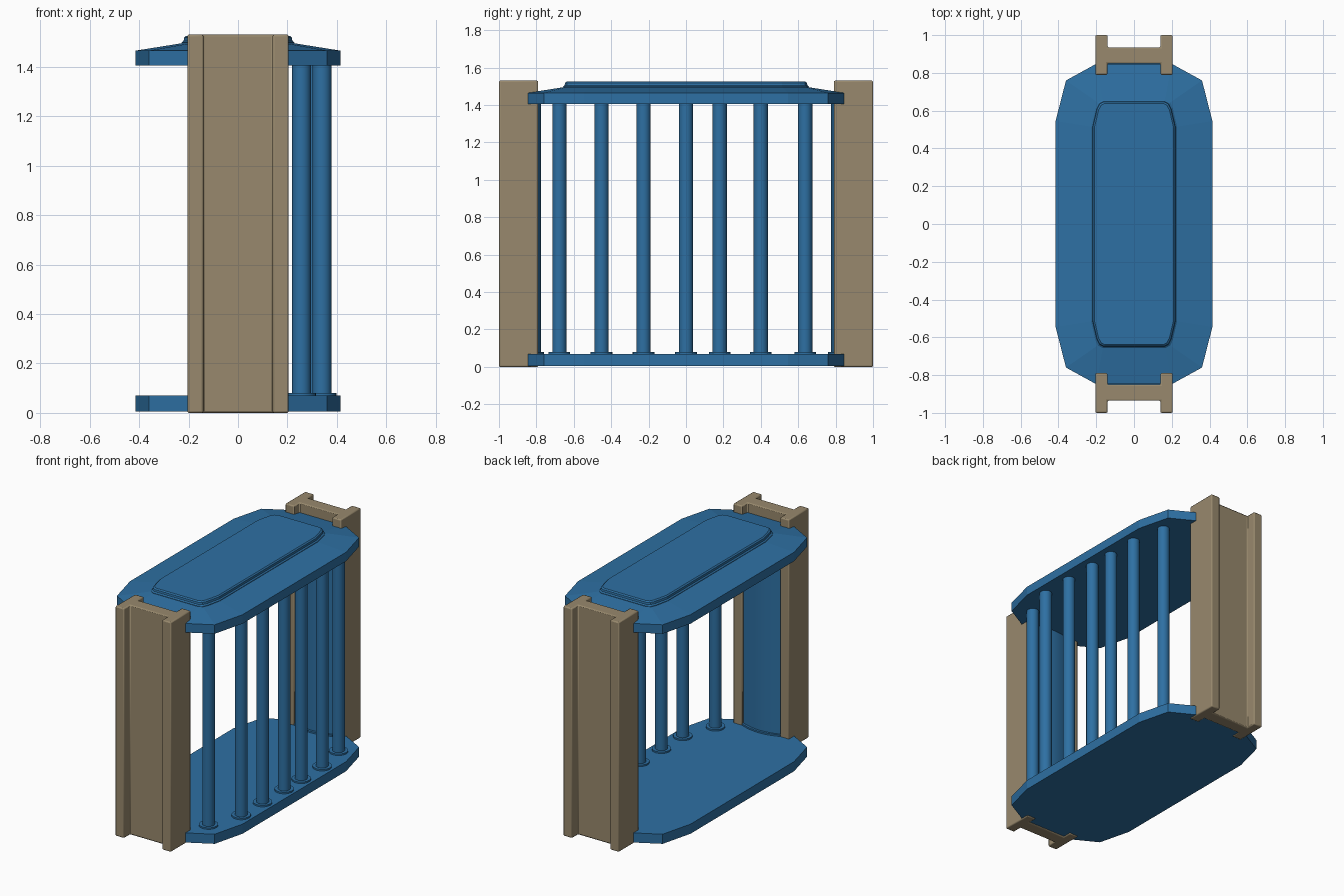
import bpy, bmesh, math

if "Cube" in bpy.data.objects:
    bpy.data.objects.remove(bpy.data.objects["Cube"])

def material(name, rgb):
    m = bpy.data.materials.new(name)
    m.diffuse_color = (*rgb, 1)
    m.use_nodes = True
    m.node_tree.nodes["Principled BSDF"].inputs["Base Color"].default_value = m.diffuse_color
    return m

BLUE = material("blue paint", (0.027, 0.162, 0.366))
TAN = material("tan steel", (0.314, 0.25, 0.153))

def loft(name, rings, mat):
    """Closed solid through a stack of (outline, z) rings."""
    bm = bmesh.new()
    loops = [[bm.verts.new((x, y, z)) for x, y in pts] for pts, z in rings]
    n = len(loops[0])
    for a, b in zip(loops, loops[1:]):
        for i in range(n):
            j = (i + 1) % n
            bm.faces.new((a[i], a[j], b[j], b[i]))
    bm.faces.new(loops[0][::-1])
    bm.faces.new(loops[-1])
    bmesh.ops.recalc_face_normals(bm, faces=bm.faces)
    me = bpy.data.meshes.new(name)
    bm.to_mesh(me)
    bm.free()
    me.materials.append(mat)
    ob = bpy.data.objects.new(name, me)
    bpy.context.collection.objects.link(ob)
    return ob

def smooth(ob):
    bpy.ops.object.select_all(action='DESELECT')
    ob.select_set(True)
    bpy.context.view_layer.objects.active = ob
    bpy.ops.object.shade_smooth_by_angle(angle=math.radians(35))

def four_way(quarter):
    """Mirror a quarter outline (from the side to the end) into a full loop."""
    half = quarter + [(-x, y) for x, y in quarter[::-1]]
    return half + [(-x, -y) for x, y in half]

def rounded(d):
    """Raised lid outline, pulled inward by d."""
    return four_way([(0.228 - d, 0.515 - d * 0.3), (0.205 - d, 0.615 - d * 0.6),
                     (0.192 - d, 0.643 - d * 0.8), (0.165 - d * 0.6, 0.657 - d)])

def cylinder(name, x, y, r, z0, z1):
    ring = [(x + r * math.cos(a * math.tau / 24), y + r * math.sin(a * math.tau / 24))
            for a in range(24)]
    smooth(loft(name, [(ring, z0), (ring, z1)], BLUE))

# Floor and roof slabs, with the roof sloping up to a raised lid
slab = four_way([(0.415, 0.545), (0.36, 0.76), (0.2, 0.848)])
loft("floor_plate", [(slab, 0.006), (slab, 0.07)], BLUE)
inner = four_way([(0.228, 0.515), (0.192, 0.643), (0.165, 0.657)])
loft("roof_plate", [(slab, 1.405), (slab, 1.465), (inner, 1.495)], BLUE)
loft("roof_lid", [(rounded(0), 1.47), (rounded(0), 1.498), (rounded(0.008), 1.505),
                  (rounded(0.010), 1.518), (rounded(0.018), 1.525)], BLUE)

# Bars with foot collars along the right side
bars = [(0.257, -0.677), (0.34, -0.452), (0.34, -0.227), (0.34, 0.0),
        (0.34, 0.18), (0.34, 0.40), (0.295, 0.637)]
for x, y in bars:
    cylinder("bar", x, y, 0.038, 0.06, 1.42)
    cylinder("bar_collar", x, y, 0.058, 0.06, 0.08)

# H-section columns and bowed inner panels at both ends
h_half = [(0.205, 0.79), (0.205, 1.0), (0.14, 1.0), (0.14, 0.935)]
h_back = [(0.14, 0.85), (0.14, 0.79)]
beam = h_half + [(-x, y) for x, y in h_half[::-1]] + \
    [(-x, y) for x, y in h_back[::-1]] + h_back

def bowed(depth):
    front = [(0.14 * i / 6, depth + 0.03 * (i / 6) ** 2) for i in range(-6, 7)]
    return front + [(0.14, 0.86), (-0.14, 0.86)]

for side, s in (("front", -1), ("back", 1)):
    flip = lambda pts: [(x, s * y) for x, y in pts]
    col = loft(side + "_column", [(flip(beam), 0.0), (flip(beam), 1.53)], TAN)
    bev = col.modifiers.new("soft edges", 'BEVEL')
    bev.width = 0.007
    bev.segments = 2
    smooth(col)
    smooth(loft(side + "_panel", [(flip(bowed(0.775)), 0.06), (flip(bowed(0.775)), 1.42)], BLUE))
    smooth(loft(side + "_panel_collar", [(flip(bowed(0.76)), 0.06), (flip(bowed(0.76)), 0.08)], BLUE))
